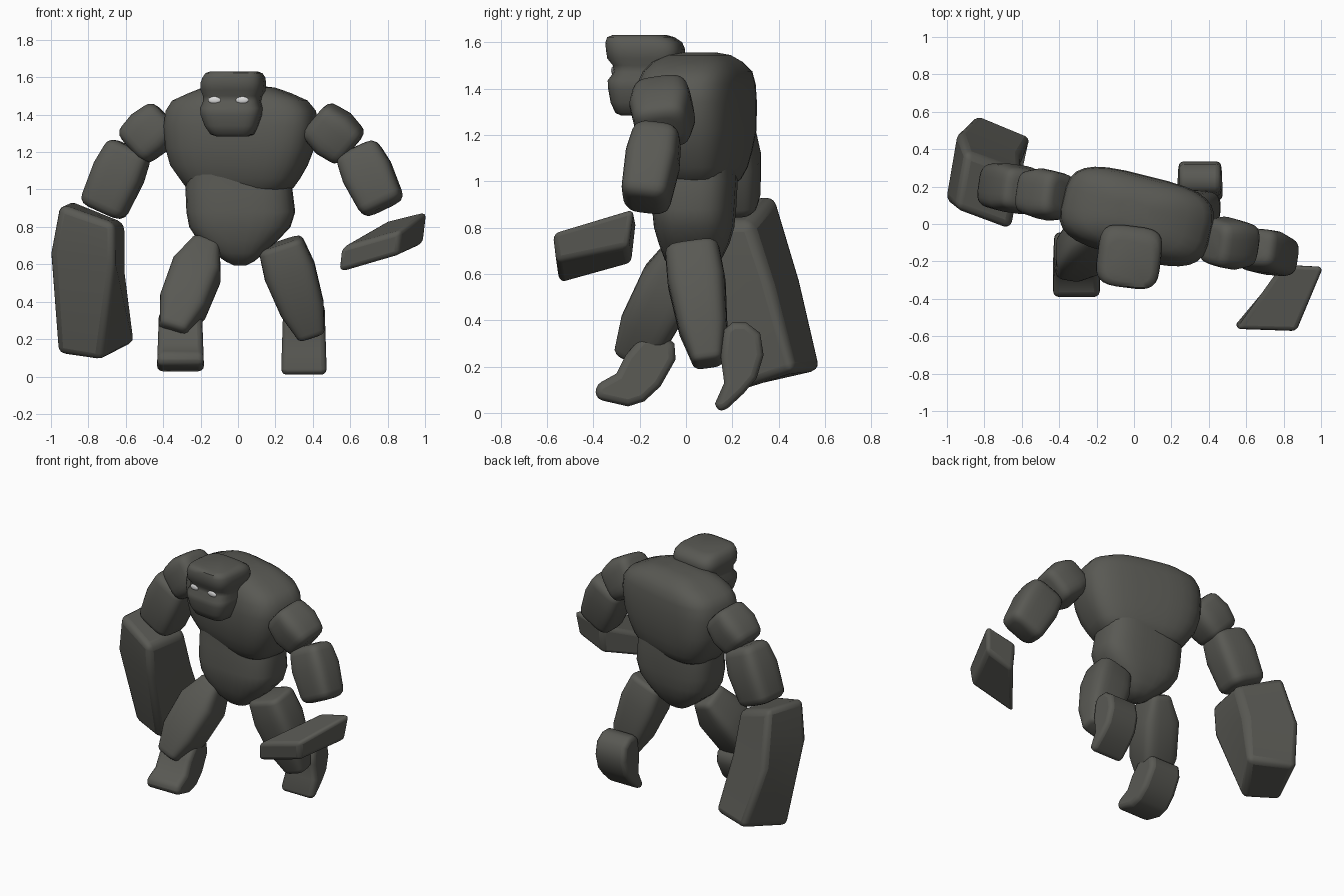
import bpy, bmesh, math
from mathutils import Vector


def material(name, rgb):
    m = bpy.data.materials.new(name)
    m.diffuse_color = (*rgb, 1)
    return m


STONE = material("dark stone", (0.10, 0.10, 0.088))
GLOW = material("pale eye", (0.70, 0.70, 0.70))


def finish(name, bm, mat, bevel=0, limit=20):
    bmesh.ops.recalc_face_normals(bm, faces=bm.faces)
    mesh = bpy.data.meshes.new(name)
    bm.to_mesh(mesh)
    bm.free()
    mesh.materials.append(mat)
    ob = bpy.data.objects.new(name, mesh)
    bpy.context.collection.objects.link(ob)
    if bevel:
        mod = ob.modifiers.new("soft edges", 'BEVEL')
        mod.width, mod.segments = bevel, 3
        mod.limit_method, mod.angle_limit = 'ANGLE', math.radians(limit)
    bpy.ops.object.select_all(action='DESELECT')
    ob.select_set(True)
    bpy.context.view_layer.objects.active = ob
    bpy.ops.object.shade_smooth_by_angle(angle=math.radians(50))
    return ob


def skin(name, rings, bevel=0, limit=20):
    """Join rings of points into a closed body."""
    bm = bmesh.new()
    rows = [[bm.verts.new(p) for p in r] for r in rings]
    n = len(rows[0])
    for r, s in zip(rows, rows[1:]):
        for i in range(n):
            j = (i + 1) % n
            bm.faces.new((r[i], r[j], s[j], s[i]))
    bm.faces.new(rows[0][::-1])
    bm.faces.new(rows[-1])
    return finish(name, bm, STONE, bevel, limit)


def oval(c, u, v, a, b, power, n=28):
    """Rounded-square section."""
    pts = []
    for i in range(n):
        t = 2 * math.pi * (i + 0.5) / n
        x, y = math.cos(t), math.sin(t)
        x = math.copysign(abs(x) ** (2 / power), x)
        y = math.copysign(abs(y) ** (2 / power), y)
        pts.append(c + u * (a * x) + v * (b * y))
    return pts


def heading(yaw):
    t = math.radians(yaw)
    return Vector((math.cos(t), math.sin(t), 0))


def stack(name, levels, yaw, power):
    """Horizontal sections (x, y, z, half width, half depth)."""
    u = heading(yaw)
    v = Vector((-u.y, u.x, 0))
    return skin(name, [oval(Vector(l[:3]), u, v, l[3], l[4], power) for l in levels])


def limb(name, p0, p1, sections, yaw=0, e=0.05, power=4):
    """Rounded block from p0 to p1; sections are (t, half width, half depth)."""
    p0, p1 = Vector(p0), Vector(p1)
    d = p1 - p0
    length = d.length
    d.normalize()
    u = heading(yaw)
    u = (u - d * u.dot(d)).normalized()
    v = d.cross(u)
    steps = [math.radians(k) for k in (0, 30, 60, 90)]
    first, last = sections[0], sections[-1]
    rows = [(e - e * math.cos(k), first[1] - e * (1 - math.sin(k)),
             first[2] - e * (1 - math.sin(k))) for k in steps]
    rows += [(t * length, a, b) for t, a, b in sections[1:-1]]
    rows += [(length - e + e * math.cos(k), last[1] - e * (1 - math.sin(k)),
              last[2] - e * (1 - math.sin(k))) for k in steps[::-1]]
    return skin(name, [oval(p0 + d * s, u, v, a, b, power) for s, a, b in rows])


def slab(name, profile, x0, x1, bevel, taper=0.1):
    """Side profile (y, z) pulled across x, narrowing upward."""
    mid, half, top = (x0 + x1) / 2, (x1 - x0) / 2, max(z for y, z in profile)
    rings = [[(mid + s * half * (1 - taper * z / top), y, z) for y, z in profile] for s in (-1, 1)]
    return skin(name, rings, bevel, 60)


# Torso
stack("chest", [(0.01, 0.05, 0.98, 0.22, 0.13), (0.01, 0.05, 1.01, 0.285, 0.16),
                (0.01, 0.05, 1.06, 0.32, 0.185), (0.005, 0.045, 1.13, 0.365, 0.205),
                (0.01, 0.045, 1.22, 0.395, 0.22), (0.015, 0.04, 1.34, 0.41, 0.225),
                (0.015, 0.045, 1.42, 0.40, 0.215), (0.01, 0.05, 1.475, 0.36, 0.20),
                (0.01, 0.05, 1.515, 0.27, 0.17), (0.005, 0.055, 1.545, 0.19, 0.12),
                (0.0, 0.06, 1.557, 0.08, 0.06)], -14, 3.4)
stack("abdomen", [(0.005, 0.045, 1.08, 0.28, 0.17), (0.005, 0.045, 1.0, 0.285, 0.175),
                  (0.015, 0.035, 0.88, 0.29, 0.178), (0.01, 0.035, 0.80, 0.27, 0.17),
                  (0.0, 0.035, 0.73, 0.215, 0.15), (0.005, 0.03, 0.66, 0.135, 0.12),
                  (0.01, 0.03, 0.615, 0.075, 0.08), (0.01, 0.03, 0.593, 0.03, 0.03)], -4, 3)

# Head with brow overhang and jaw
head = stack("head", [(-0.03, -0.215, 1.283, 0.08, 0.06), (-0.03, -0.21, 1.295, 0.115, 0.09),
                      (-0.033, -0.195, 1.34, 0.142, 0.125), (-0.033, -0.185, 1.40, 0.163, 0.145),
                      (-0.033, -0.18, 1.435, 0.165, 0.152), (-0.03, -0.17, 1.47, 0.153, 0.137),
                      (-0.028, -0.17, 1.50, 0.155, 0.14), (-0.026, -0.172, 1.53, 0.168, 0.162),
                      (-0.025, -0.175, 1.57, 0.17, 0.165), (-0.022, -0.182, 1.60, 0.162, 0.16),
                      (-0.022, -0.195, 1.622, 0.148, 0.14), (-0.022, -0.20, 1.632, 0.12, 0.11)], -7, 4)

# Eyes: thin ovals set on the face
bpy.context.view_layer.update()
for side, x in (("right", -0.125), ("left", 0.022)):
    hit, spot, normal, _ = head.ray_cast(Vector((x, -1, 1.48)), Vector((0, 1, 0)))
    y = spot.y if hit else -0.305
    bm = bmesh.new()
    bmesh.ops.create_uvsphere(bm, u_segments=16, v_segments=8, radius=1)
    for v in bm.verts:
        v.co = Vector((x + v.co.x * 0.035, y + v.co.y * 0.009 - v.co.x * 0.004, 1.478 + v.co.z * 0.019))
    finish(side + "_eye", bm, GLOW)

# Arms
limb("right_upper_arm", (-0.38, 0.15, 1.39), (-0.57, 0.165, 1.215),
     [(0, 0.12, 0.125), (0.5, 0.132, 0.135), (1, 0.122, 0.12)], -8, 0.05, 3.6)
limb("left_upper_arm", (0.41, -0.10, 1.385), (0.61, -0.105, 1.215),
     [(0, 0.12, 0.125), (0.5, 0.135, 0.135), (1, 0.122, 0.12)], -8, 0.05, 3.6)
limb("right_forearm", (-0.575, 0.18, 1.23), (-0.73, 0.2, 0.88),
     [(0, 0.128, 0.115), (0.4, 0.14, 0.13), (1, 0.13, 0.12)], -8)
limb("left_forearm", (0.63, -0.12, 1.22), (0.78, -0.18, 0.90),
     [(0, 0.125, 0.105), (0.4, 0.137, 0.115), (1, 0.125, 0.105)], -8)

# Fists: long boulder and flat stone
skin("right_fist", [
    [(-0.955, 0.08, 0.92), (-0.66, -0.03, 0.82), (-0.60, 0.28, 0.82), (-0.90, 0.39, 0.945)],
    [(-1.005, 0.12, 0.67), (-0.66, -0.01, 0.60), (-0.60, 0.37, 0.55), (-0.94, 0.50, 0.57)],
    [(-0.97, 0.27, 0.12), (-0.73, 0.19, 0.08), (-0.54, 0.465, 0.18), (-0.84, 0.59, 0.185)]], 0.04)
skin("left_fist", [
    [(0.53, -0.545, 0.555), (0.86, -0.56, 0.65), (0.995, -0.25, 0.715), (0.80, -0.235, 0.64)],
    [(0.55, -0.565, 0.69), (0.87, -0.575, 0.78), (1.015, -0.225, 0.885), (0.79, -0.215, 0.83)]], 0.025)

# Legs
limb("right_thigh", (-0.165, 0.01, 0.71), (-0.35, -0.24, 0.235),
     [(0, 0.085, 0.10), (0.3, 0.135, 0.13), (0.7, 0.13, 0.12), (1, 0.085, 0.085)], 0, 0.035)
limb("left_thigh", (0.225, 0.025, 0.715), (0.395, 0.095, 0.21),
     [(0, 0.125, 0.118), (0.3, 0.14, 0.125), (0.7, 0.12, 0.105), (1, 0.08, 0.07)], 0, 0.03)

# Feet: curled side profiles
slab("right_foot", [(-0.39, 0.06), (-0.39, 0.12), (-0.30, 0.17), (-0.26, 0.25), (-0.20, 0.32),
                    (-0.12, 0.355), (-0.05, 0.30), (-0.045, 0.23), (-0.11, 0.115), (-0.18, 0.05),
                    (-0.25, 0.028)], -0.435, -0.18, 0.03)
slab("left_foot", [(0.14, 0.0), (0.125, 0.04), (0.165, 0.13), (0.15, 0.24), (0.165, 0.36),
                   (0.20, 0.39), (0.26, 0.39), (0.32, 0.345), (0.335, 0.25), (0.305, 0.15),
                   (0.25, 0.085), (0.18, 0.02)], 0.23, 0.475, 0.03)
